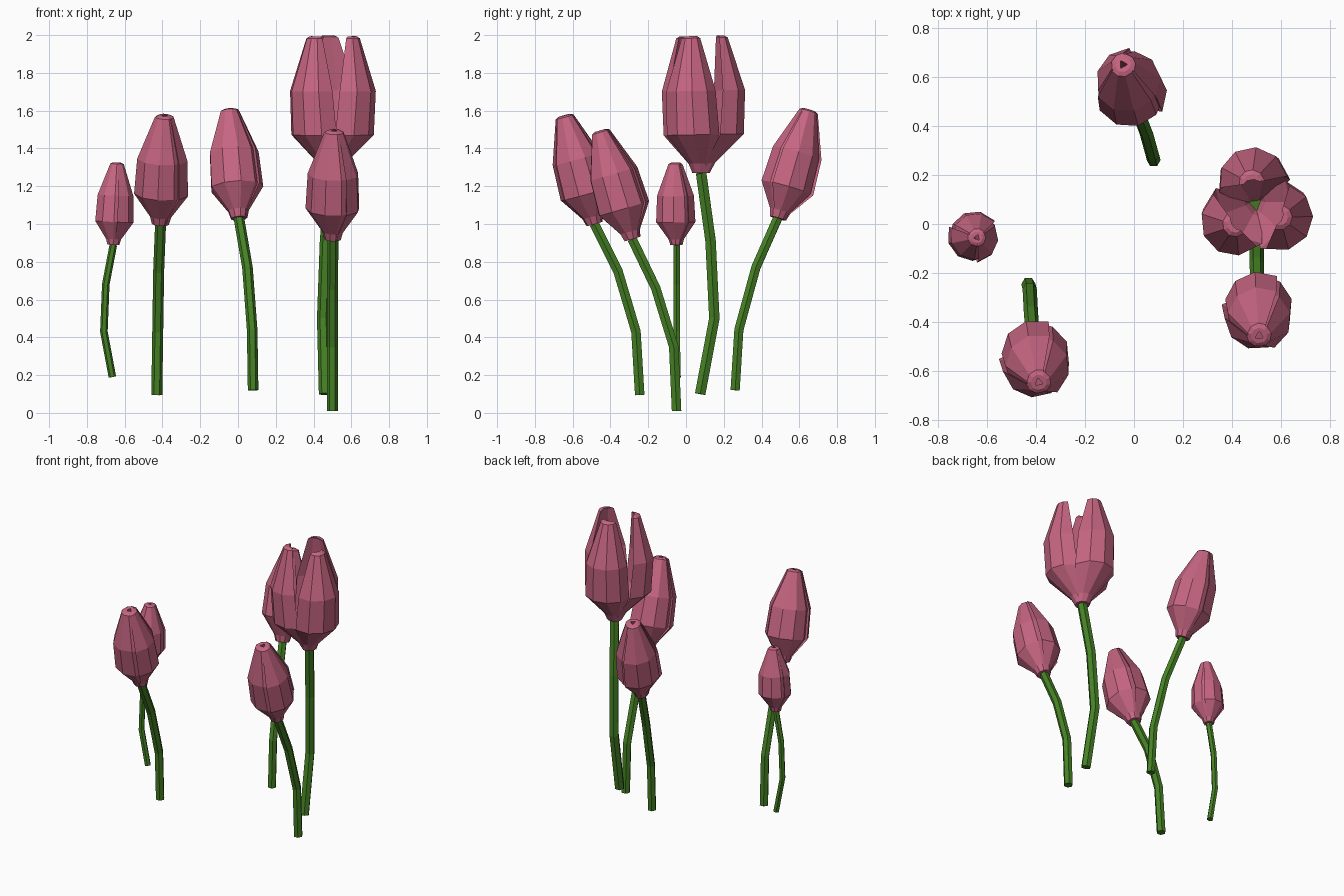
import bpy, bmesh
from math import sin, cos, pi, radians
from mathutils import Vector

if "Cube" in bpy.data.objects:
    bpy.data.objects.remove(bpy.data.objects["Cube"])

Z = Vector((0, 0, 1))


def material(name, color):
    m = bpy.data.materials.new(name)
    m.diffuse_color = color
    m.use_nodes = True
    m.node_tree.nodes["Principled BSDF"].inputs["Base Color"].default_value = m.diffuse_color
    return m


pink = material("petal_pink", (0.56, 0.13, 0.22, 1))
green = material("stem_green", (0.06, 0.22, 0.018, 1))


def loft(bm, rings):
    """Skin closed rings of equal size and cap both ends."""
    vs = [[bm.verts.new(p) for p in ring] for ring in rings]
    n = len(vs[0])
    for a, b in zip(vs, vs[1:]):
        for i in range(n):
            j = (i + 1) % n
            bm.faces.new((a[i], a[j], b[j], b[i]))
    bm.faces.new(vs[0][::-1])
    bm.faces.new(vs[-1])


def finish(bm, name, mat):
    bmesh.ops.recalc_face_normals(bm, faces=bm.faces)
    me = bpy.data.meshes.new(name)
    bm.to_mesh(me)
    bm.free()
    me.materials.append(mat)
    bpy.context.collection.objects.link(bpy.data.objects.new(name, me))


def stem(name, pts, r):
    pts = [Vector(p) for p in pts]
    rings = []
    for i, p in enumerate(pts):
        t = (pts[min(i + 1, len(pts) - 1)] - pts[max(i - 1, 0)]).normalized()
        q = Z.rotation_difference(t)
        rings.append([p + q @ Vector((r * cos(k * pi / 3), r * sin(k * pi / 3), 0))
                      for k in range(6)])
    bm = bmesh.new()
    loft(bm, rings)
    finish(bm, name, green)


# petal profile: height fraction, radius fraction, outward shift when open
PROFILE = [(0, 0.30, 0.0), (0.07, 0.38, 0.15), (0.28, 0.96, 0.80),
           (0.60, 0.90, 1.0), (0.985, 0.34, 1.0), (1.0, 0.22, 1.0)]


def bloom(name, base, tip, r, phase, spread=0.0):
    base, tip = Vector(base), Vector(tip)
    axis = tip - base
    length = axis.length
    q = Z.rotation_difference(axis.normalized())
    half, strips = radians(92), 5
    bm = bmesh.new()
    for k in range(3):
        c = radians(phase) + k * 2 * pi / 3
        out = Vector((cos(c), sin(c), 0))
        rings = []
        for h, f, s in PROFILE:
            centre = out * s * spread + Z * h * length
            ring = []
            # outer arc, one edge tucked under the next petal
            for i in range(strips + 1):
                u = i / strips
                a = c - half + 2 * half * u
                rr = r * f * (1.04 - 0.14 * u)
                ring.append(centre + Vector((cos(a), sin(a), 0)) * rr)
            # shallow inner face
            for sgn in (0.4, -0.4):
                side = Vector((-sin(c), cos(c), 0)) * sgn
                ring.append(centre + (out * 0.3 + side) * r * f)
            rings.append([base + q @ p for p in ring])
        loft(bm, rings)
    finish(bm, name, pink)


# stem points, stem radius, bloom tip, bloom radius, petal phase, opening
FLOWERS = {
    "small_left": ([(-.665, -.045, .19), (-.71, -.05, .43), (-.70, -.05, .68), (-.66, -.05, .89)],
                   .02, (-.64, -.055, 1.325), .108, 250, 0),
    "front_left": ([(-.43, -.245, .095), (-.425, -.265, .43), (-.42, -.36, .75), (-.41, -.485, 1.0)],
                   .029, (-.388, -.645, 1.575), .148, 280, 0),
    "back": ([(.08, .26, .12), (.075, .28, .44), (.05, .37, .77), (.005, .485, 1.03)],
             .028, (-.045, .65, 1.605), .148, 60, 0),
    "open_right": ([(.46, .075, .1), (.45, .15, .5), (.465, .13, .91), (.495, .08, 1.27)],
                   .032, (.495, .065, 1.995), .158, 100, .105),
    "front_right": ([(.50, -.05, .01), (.50, -.065, .35), (.50, -.16, .66), (.503, -.285, .92)],
                    .029, (.51, -.455, 1.495), .148, 270, 0),
}

for label, (pts, sr, tip, br, phase, spread) in FLOWERS.items():
    stem(label + "_stem", pts, sr)
    bloom(label + "_bloom", pts[-1], tip, br, phase, spread)
